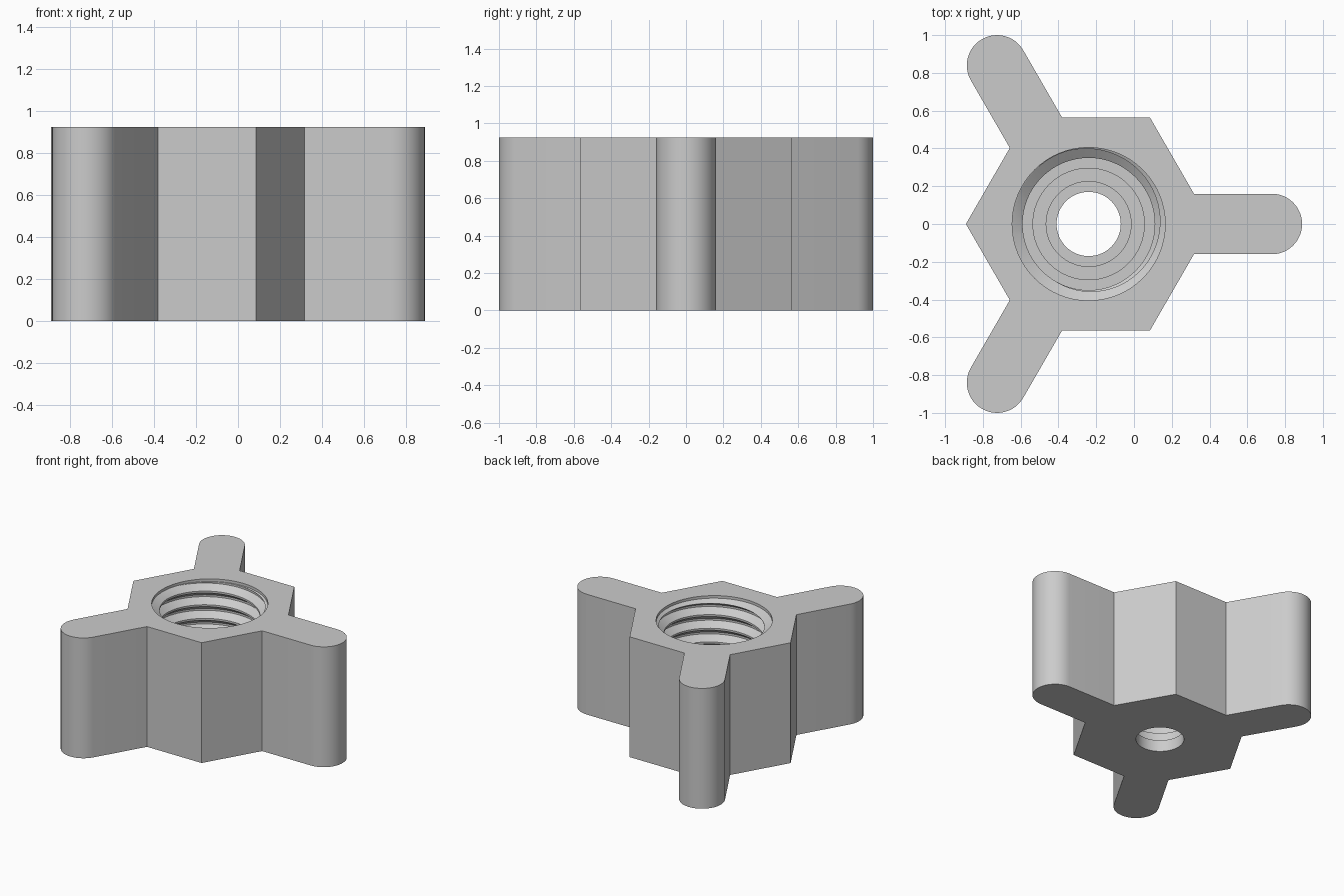
import bpy, bmesh
from math import sin, cos, pi, radians, sqrt

CX = -0.24            # hub axis
H = 0.925             # overall height
HEX_R, ARM_R, ARM_L = 0.65, 0.16, 0.97
MINOR, MAJOR, PITCH = 0.35, 0.402, 0.105
SEG = 64

cube = bpy.data.objects.get("Cube")
if cube:
    bpy.data.objects.remove(cube, do_unlink=True)

grey = bpy.data.materials.new("plain grey")
grey.use_nodes = True
grey.diffuse_color = (0.6, 0.6, 0.6, 1)
grey.node_tree.nodes["Principled BSDF"].inputs["Base Color"].default_value = (0.6, 0.6, 0.6, 1)


def make_object(name, bm):
    bmesh.ops.recalc_face_normals(bm, faces=bm.faces)
    mesh = bpy.data.meshes.new(name)
    bm.to_mesh(mesh)
    bm.free()
    mesh.materials.append(grey)
    ob = bpy.data.objects.new(name, mesh)
    bpy.context.collection.objects.link(ob)
    return ob


def skin(name, rings):
    """Join equal closed rings of points into a capped solid."""
    bm = bmesh.new()
    rows = [[bm.verts.new(p) for p in ring] for ring in rings]
    n = len(rows[0])
    for a, b in zip(rows, rows[1:]):
        for i in range(n):
            j = (i + 1) % n
            bm.faces.new((a[i], a[j], b[j], b[i]))
    bm.faces.new(rows[0][::-1])
    bm.faces.new(rows[-1])
    return make_object(name, bm)


def polar(r, a, z):
    return (CX + r * cos(a), r * sin(a), z)


# Body outline: hexagonal hub with three round-ended arms
outline = []
for k in range(3):
    turn = radians(120 * k)
    root = HEX_R - ARM_R / sqrt(3)
    local = [(root, -ARM_R)]
    for i in range(25):
        a = -pi / 2 + pi * i / 24
        local.append((ARM_L + ARM_R * cos(a), ARM_R * sin(a)))
    local += [(root, ARM_R), (HEX_R * cos(pi / 3), HEX_R * sin(pi / 3))]
    outline += [(CX + x * cos(turn) - y * sin(turn), x * sin(turn) + y * cos(turn))
                for x, y in local]
body = skin("wing_nut_body", [[(x, y, z) for x, y in outline] for z in (0, H)])

# Stepped bore: through hole, two counterbores, thread bore, entry chamfer
bore_profile = [(0.17, -0.05), (0.17, 0.09), (0.225, 0.09), (0.225, 0.18),
                (0.295, 0.18), (0.295, 0.27), (MINOR, 0.27), (MINOR, H - 0.05),
                (0.405, H - 0.02), (0.405, H + 0.05)]
bore = skin("bore_cutter", [[polar(r, 2 * pi * i / SEG, z) for i in range(SEG)]
                            for r, z in bore_profile])

# Helical V groove
inner = MINOR - 0.007
half_in, half_out = 0.48 * PITCH, 0.07 * PITCH
section = [(inner, -half_in), (MAJOR, -half_out), (MAJOR, half_out), (inner, half_in)]
start = 0.35
steps = int((H + 0.03 - start) / PITCH * SEG)
thread = skin("thread_cutter", [[polar(r, 2 * pi * s / SEG + 0.6, start + PITCH * s / SEG + dz)
                                 for r, dz in section] for s in range(steps)])

# Cut the bore and the thread
bpy.context.view_layer.objects.active = body
for cutter in (bore, thread):
    cutter.hide_render = True
    mod = body.modifiers.new(cutter.name, "BOOLEAN")
    mod.operation = "DIFFERENCE"
    mod.solver = "EXACT"
    mod.object = cutter
    bpy.ops.object.modifier_apply(modifier=mod.name)
for cutter in (bore, thread):
    bpy.data.objects.remove(cutter, do_unlink=True)

# Smooth the curved walls, keep the edges sharp
bpy.ops.object.select_all(action="DESELECT")
body.select_set(True)
bpy.ops.object.shade_smooth_by_angle(angle=radians(25))
